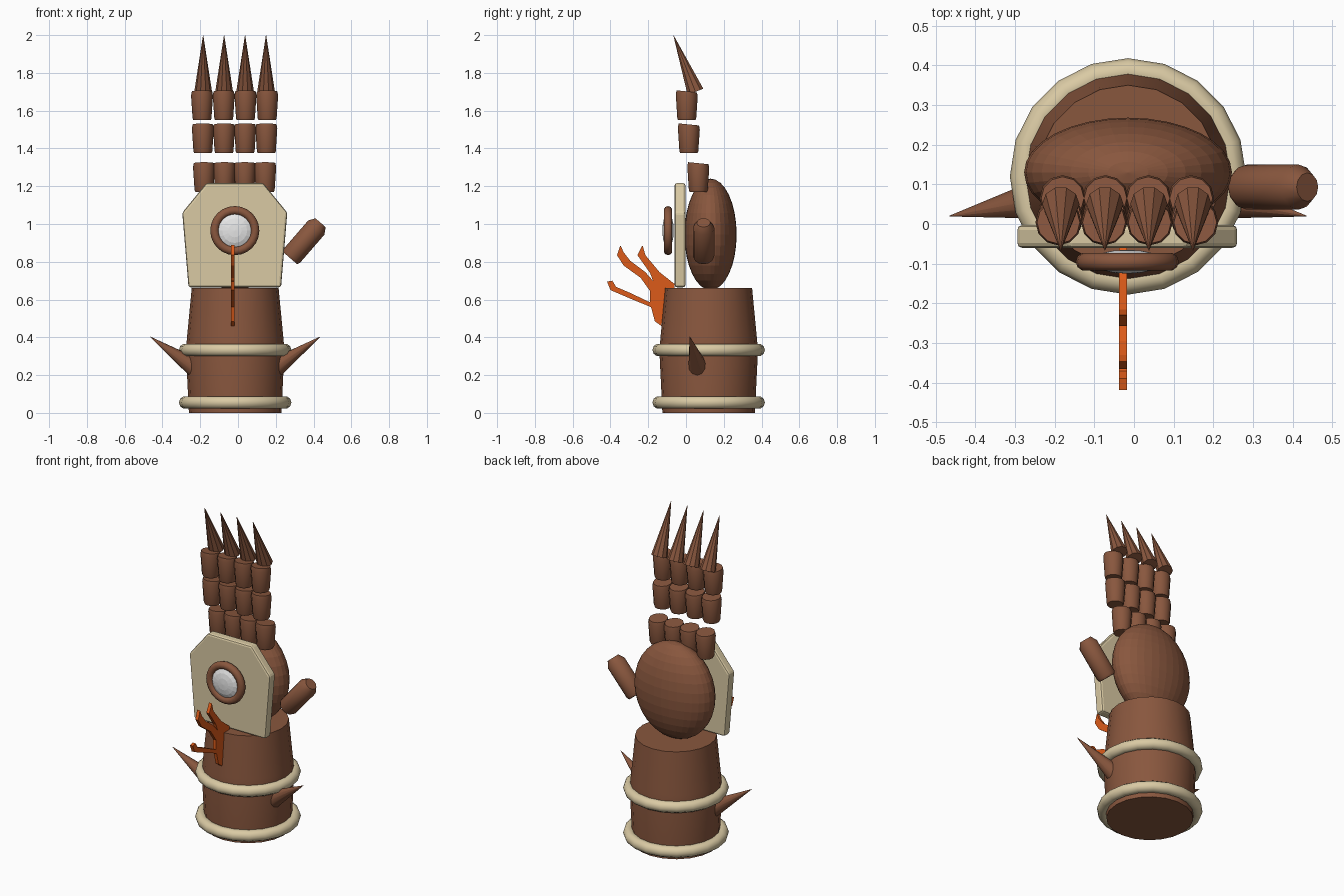
import bpy, bmesh, math
from mathutils import Vector, Matrix

if "Cube" in bpy.data.objects:
    bpy.data.objects.remove(bpy.data.objects["Cube"])


def material(name, rgb):
    m = bpy.data.materials.new(name)
    m.use_nodes = True
    m.diffuse_color = (*rgb, 1)
    m.node_tree.nodes["Principled BSDF"].inputs["Base Color"].default_value = (*rgb, 1)
    return m


BROWN = material("brown leather", (0.25, 0.095, 0.048))
BONE = material("pale bone", (0.70, 0.59, 0.37))
ORANGE = material("flame orange", (0.72, 0.105, 0.01))
WHITE = material("white gem", (0.8, 0.8, 0.8))
CX, CY = -0.015, 0.12


def finish(name, bm, mat, smooth=None):
    bmesh.ops.recalc_face_normals(bm, faces=bm.faces)
    mesh = bpy.data.meshes.new(name)
    bm.to_mesh(mesh)
    bm.free()
    mesh.materials.append(mat)
    ob = bpy.data.objects.new(name, mesh)
    bpy.context.collection.objects.link(ob)
    if smooth:
        bpy.ops.object.select_all(action="DESELECT")
        ob.select_set(True)
        bpy.context.view_layer.objects.active = ob
        bpy.ops.object.shade_smooth_by_angle(angle=math.radians(smooth))
    return ob


def lathe(name, profile, mat, place, sides, closed=False, smooth=None):
    """Spin (radius, height) points around z; open profiles are capped."""
    bm = bmesh.new()
    rings = []
    for r, h in profile:
        rings.append([bm.verts.new(place @ Vector((r * math.cos(a), r * math.sin(a), h)))
                      for a in (math.tau * i / sides for i in range(sides))])
    pairs = list(zip(rings, rings[1:]))
    if closed:
        pairs.append((rings[-1], rings[0]))
    else:
        bm.faces.new(rings[0])
        bm.faces.new(rings[-1])
    for low, high in pairs:
        for i in range(sides):
            j = (i + 1) % sides
            bm.faces.new((low[i], low[j], high[j], high[i]))
    return finish(name, bm, mat, smooth)


def ring(name, major, minor, mat, place, sides, tube=10):
    circle = [(major + minor * math.cos(math.tau * i / tube), minor * math.sin(math.tau * i / tube))
              for i in range(tube)]
    return lathe(name, circle, mat, place, sides, closed=True, smooth=40)


def along(start, end):
    """Frame whose z axis runs from start to end, with the length."""
    start, axis = Vector(start), Vector(end) - Vector(start)
    turn = axis.to_track_quat("Z", "Y").to_matrix().to_4x4()
    return Matrix.Translation(start) @ turn, axis.length


def spike(name, base, tip, radius, sides):
    place, length = along(base, tip)
    return lathe(name, [(radius, 0), (0.001, length)], BROWN, place, sides, smooth=35)


def ellipsoid(name, centre, size, mat, u, v):
    bm = bmesh.new()
    bmesh.ops.create_uvsphere(bm, u_segments=u, v_segments=v, radius=1,
                              matrix=Matrix.Translation(centre) @ Matrix.Diagonal((*size, 1)))
    return finish(name, bm, mat)


def slab(name, outline, thickness, mat, bevel=0):
    """Extrude a planar outline along the thickness vector."""
    bm = bmesh.new()
    face = bm.faces.new([bm.verts.new(p) for p in outline])
    moved = bmesh.ops.extrude_face_region(bm, geom=[face])["geom"]
    bmesh.ops.translate(bm, vec=thickness, verts=[g for g in moved if isinstance(g, bmesh.types.BMVert)])
    bmesh.ops.recalc_face_normals(bm, faces=bm.faces)
    if bevel:
        bmesh.ops.bevel(bm, geom=bm.edges[:], offset=bevel, segments=2, profile=0.5, affect="EDGES")
    else:
        bmesh.ops.triangulate(bm, faces=[f for f in bm.faces if len(f.verts) > 4])
    return finish(name, bm, mat)


# Forearm and its two bands
forearm_base = Matrix.Translation((CX, CY, 0))
lathe("forearm", [(0.245, 0), (0.261, 0.33), (0.255, 0.4), (0.23, 0.66)],
      BROWN, forearm_base, 20, smooth=40)
for label, height in (("lower", 0.055), ("upper", 0.333)):
    ring(label + "_band", 0.264, 0.034, BONE, Matrix.Translation((CX, CY, height)), 20)

# Side spikes
for label, side in (("left", 1), ("right", -1)):
    spike(label + "_spike", (CX + side * 0.2, 0.067, 0.23), (CX + side * 0.45, 0.02, 0.403), 0.055, 12)

# Palm
ellipsoid("palm", (CX, 0.13, 0.945), (0.262, 0.138, 0.295), BROWN, 32, 16)

# Back-of-hand plate
half = [(0.245, 0.665), (0.278, 1.06), (0.15, 1.217)]
outline = half + [(-x, z) for x, z in reversed(half)]
slab("hand_plate", [(CX - 0.002 + x, -0.003, z) for x, z in outline], (0, -0.057, 0), BONE, 0.012)

# Gem and its setting
setting = Matrix.Translation((-0.017, -0.095, 0.965)) @ Matrix.Rotation(math.pi / 2, 4, "X")
ring("gem_setting", 0.107, 0.023, BROWN, setting, 24)
gem = ellipsoid("gem", (0, 0, 0), (0.093, 0.093, 0.03), WHITE, 16, 8)
gem.matrix_world = setting

# Fingers: three separate segments and a claw each
segments = [(1.17, 0.065, 0.108), (1.375, 0.015, 0.112), (1.55, 0.004, 0.115)]
for f in range(4):
    offset = f - 1.5
    for s, (z, y, gap) in enumerate(segments):
        place = Matrix.Translation((-0.018 + offset * gap, y, z))
        ob = lathe(f"finger_{f + 1}_segment_{s + 1}",
                   [(0.046, 0), (0.05, 0.01), (0.058, 0.13), (0.054, 0.152)],
                   BROWN, place, 12, smooth=40)
        # Tilt the upper rim slightly backwards
        for v in ob.data.vertices:
            if v.co.z > z + 0.1:
                v.co.z -= (v.co.y - y) * 0.1
    x = -0.018 + offset * 0.111
    spike(f"finger_{f + 1}_claw", (x, 0.05, 1.70), (x, -0.066, 1.998), 0.047, 10)

# Thumb
place, length = along((0.275, 0.093, 0.82), (0.437, 0.093, 1.007))
lathe("thumb", [(0.05, 0), (0.057, 0.015), (0.057, length - 0.035), (0.036, length)],
      BROWN, place, 12, smooth=40)

# Branching flame
flame = [(-0.13, 0.46), (-0.165, 0.485), (-0.185, 0.56), (-0.295, 0.605), (-0.4, 0.65),
         (-0.418, 0.695), (-0.39, 0.7), (-0.37, 0.667), (-0.295, 0.635), (-0.19, 0.585),
         (-0.19, 0.645), (-0.24, 0.715), (-0.33, 0.78), (-0.365, 0.835), (-0.347, 0.888),
         (-0.33, 0.85), (-0.295, 0.805), (-0.215, 0.745), (-0.175, 0.7), (-0.19, 0.74),
         (-0.257, 0.835), (-0.23, 0.888), (-0.215, 0.835), (-0.14, 0.745), (-0.06, 0.682),
         (-0.06, 0.66), (-0.105, 0.65)]
slab("flame", [(-0.038, y, z) for y, z in flame], (0.02, 0, 0), ORANGE)
